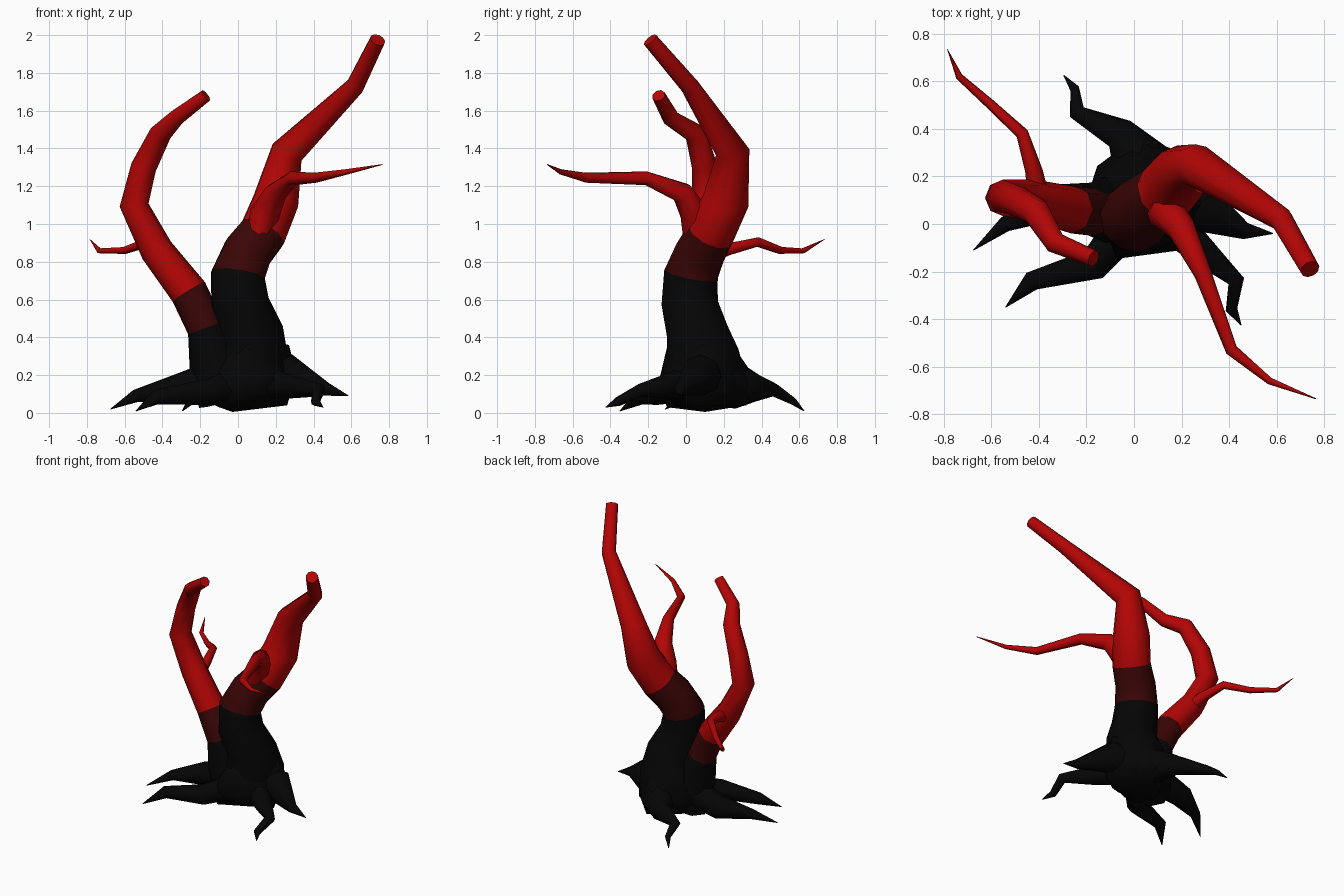
import bpy
import bmesh
import math
from mathutils import Vector

if "Cube" in bpy.data.objects:
    bpy.data.objects.remove(bpy.data.objects["Cube"], do_unlink=True)


def make_material(name, colour):
    mat = bpy.data.materials.new(name)
    mat.use_nodes = True
    mat.diffuse_color = (*colour, 1)
    shader = mat.node_tree.nodes["Principled BSDF"]
    shader.inputs["Base Color"].default_value = (*colour, 1)
    shader.inputs["Roughness"].default_value = 0.8
    return mat


BLACK = make_material("charred black", (0.0015, 0.0015, 0.0015))
MAROON = make_material("dark red bark", (0.042, 0.0015, 0.0015))
RED = make_material("bright red bark", (0.45, 0.0015, 0.0015))


def finish(name, bm, materials):
    mesh = bpy.data.meshes.new(name)
    bm.to_mesh(mesh)
    bm.free()
    obj = bpy.data.objects.new(name, mesh)
    bpy.context.collection.objects.link(obj)
    for mat in materials:
        mesh.materials.append(mat)
    bpy.ops.object.select_all(action="DESELECT")
    obj.select_set(True)
    bpy.context.view_layer.objects.active = obj
    bpy.ops.object.shade_smooth_by_angle(angle=math.radians(70))


def tube(name, rings, bands, sides=8):
    """Sweep a polygon through (x, y, z, radius) rings.
    bands lists (material, number of segments) from the start upward."""
    centres = [Vector(r[:3]) for r in rings]
    last = len(rings) - 1
    bm = bmesh.new()
    loops = []
    side = Vector((1, 0, 0))
    for i, centre in enumerate(centres):
        # average the neighbouring directions so each joint is mitred
        before = (centre - centres[i - 1]).normalized() if i else Vector()
        after = (centres[i + 1] - centre).normalized() if i < last else Vector()
        axis = (before + after).normalized()
        side = (side - axis * side.dot(axis)).normalized()
        up = axis.cross(side)
        loop = []
        for k in range(sides):
            a = math.tau * k / sides
            offset = side * math.cos(a) + up * math.sin(a)
            loop.append(bm.verts.new(centre + offset * rings[i][3]))
        loops.append(loop)
    slots = [n for n, (_, count) in enumerate(bands) for _ in range(count)]
    for i in range(last):
        for k in range(sides):
            j = (k + 1) % sides
            face = bm.faces.new((loops[i][k], loops[i][j], loops[i + 1][j], loops[i + 1][k]))
            face.material_index = slots[i]
    bm.faces.new(loops[0][::-1])
    bm.faces.new(loops[-1]).material_index = slots[-1]
    finish(name, bm, [mat for mat, _ in bands])


# Main trunk, from inside the flare to the tall leaning limb
tube("main_trunk", [
    (.03, .11, .06, .18), (.03, .11, .13, .23), (.07, .09, .3, .2),
    (.07, .06, .43, .17), (.01, .02, .58, .155),
    (0, .025, .73, .145), (.05, .075, .85, .136), (.13, .13, .95, .13),
    (.2, .21, 1.12, .125), (.26, .247, 1.38, .09), (.62, .02, 1.73, .05),
    (.74, -.19, 1.975, .042),
], [(BLACK, 5), (MAROON, 2), (RED, 4)], 10)

# Flare that fuses the trunk with the roots
flare = bmesh.new()
for point in [
    (-.03, .1, .005), (.26, .05, .04), (.1, .32, .04), (-.1, -.1, .03),
    (-.1, -.15, .14), (.2, -.11, .17), (.31, .06, .2), (.27, .1, .36),
    (.15, .32, .15), (.02, .37, .18), (-.1, .22, .12), (-.25, .1, .1),
    (-.2, .02, .08), (.04, -.1, .35), (.1, .26, .34), (-.07, .08, .42),
]:
    flare.verts.new(point)
bmesh.ops.convex_hull(flare, input=flare.verts)
finish("root_flare", flare, [BLACK])

# Second trunk curling up on the right-hand side
tube("second_trunk", [
    (-.07, .07, .06, .14), (-.12, .06, .26, .14), (-.17, .05, .45, .1),
    (-.26, .06, .64, .1), (-.43, .1, .86, .088), (-.55, .11, 1.1, .077),
    (-.5, .1, 1.3, .068), (-.41, .05, 1.48, .059), (-.33, -.08, 1.56, .046),
    (-.17, -.145, 1.68, .036),
], [(BLACK, 2), (MAROON, 1), (RED, 6)])

# Side branches
tube("front_branch", [
    (.1, .04, .92, .055), (.14, .05, 1.05, .08), (.2, -.02, 1.165, .06),
    (.29, -.21, 1.242, .038), (.41, -.53, 1.245, .027),
    (.57, -.66, 1.275, .015), (.765, -.735, 1.315, .002),
], [(RED, 6)])
tube("back_twig", [
    (-.4, .09, .82, .05), (-.42, .22, .865, .037), (-.47, .38, .905, .027),
    (-.6, .5, .86, .021), (-.735, .62, .858, .015), (-.785, .735, .92, .001),
], [(RED, 5)], 6)

# Spreading roots, starting deep inside the flare
ROOTS = {
    "front_right_root": [
        (.06, .1, .17, .1), (-.17, -.17, .11, .07),
        (-.43, -.24, .085, .042), (-.54, -.35, .01, .002)],
    "right_root": [
        (.04, .1, .18, .1), (-.16, .08, .17, .1), (-.34, .09, .12, .08),
        (-.54, .0, .09, .035), (-.675, -.11, .02, .002)],
    "back_root": [
        (.06, .1, .18, .12), (.02, .28, .14, .12), (-.06, .38, .13, .07),
        (-.24, .47, .12, .035), (-.25, .57, .06, .02), (-.295, .625, .01, .002)],
    "left_root": [
        (.04, .1, .2, .1), (.27, .08, .2, .11),
        (.47, -.03, .125, .035), (.585, -.04, .09, .002)],
    "front_left_root": [
        (.06, .1, .18, .11), (.27, -.1, .14, .065),
        (.43, -.24, .12, .035), (.41, -.36, .06, .025), (.45, -.425, .03, .002)],
}
for root_name, path in ROOTS.items():
    tube(root_name, path, [(BLACK, len(path) - 1)])
